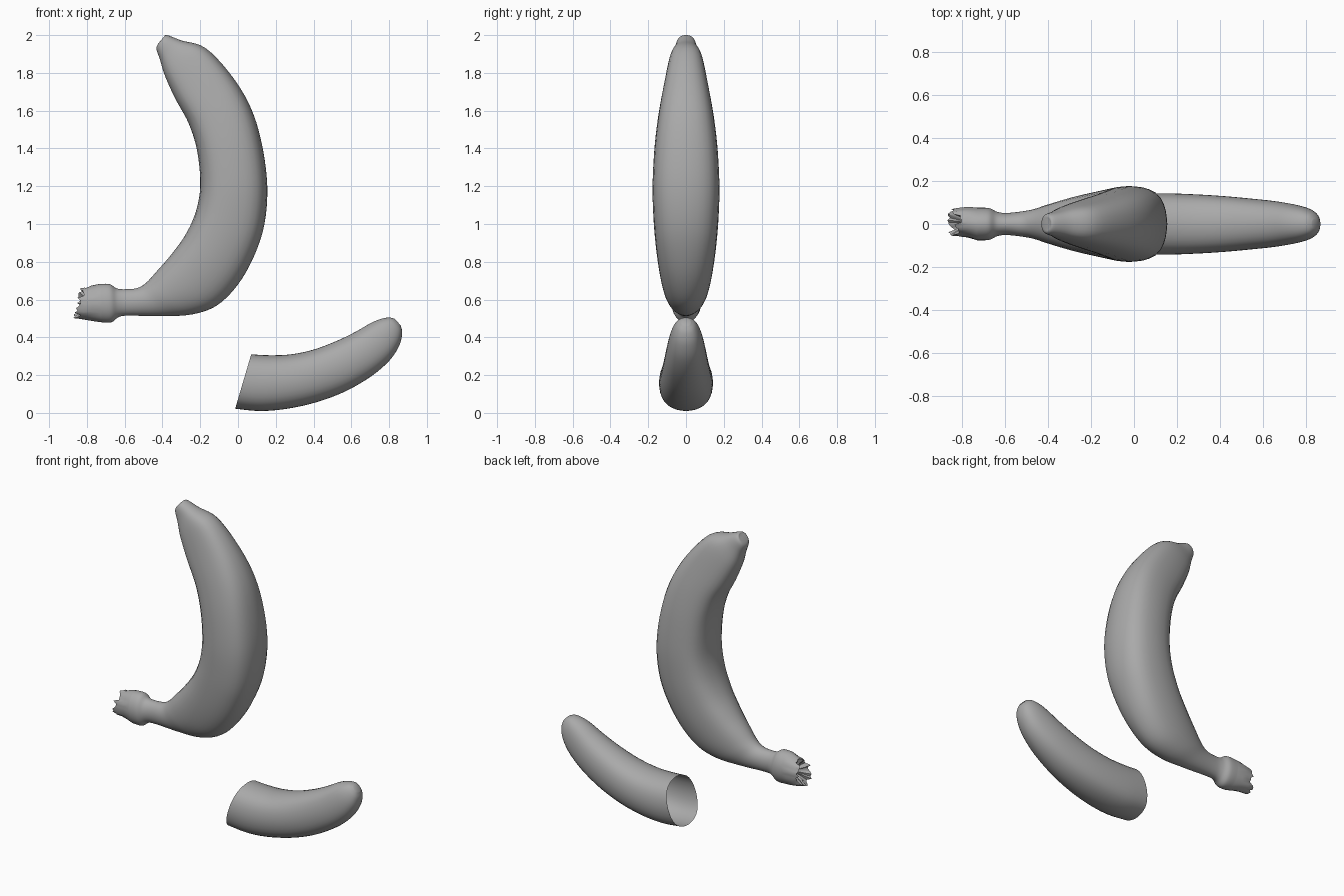
import bpy, bmesh, math, random
from mathutils import Vector

if "Cube" in bpy.data.objects:
    bpy.data.objects.remove(bpy.data.objects["Cube"])

random.seed(4)
grey = bpy.data.materials.new("grey peel")
grey.diffuse_color = (0.4, 0.4, 0.4, 1)
grey.use_nodes = True
grey.node_tree.nodes["Principled BSDF"].inputs["Base Color"].default_value = grey.diffuse_color
N = 36  # points round each ring


def smooth_path(rows, steps):
    """Catmull-Rom interpolation through cross-section rows."""
    out = []
    for i in range(len(rows) - 1):
        p = [rows[min(max(i + k, 0), len(rows) - 1)] for k in (-1, 0, 1, 2)]
        for s in range(steps):
            t = s / steps
            out.append([0.5 * (2 * b + (c - a) * t + (2 * a - 5 * b + 4 * c - d) * t * t
                               + (3 * b - a - 3 * c + d) * t ** 3) for a, b, c, d in zip(*p)])
    return out + [list(rows[-1])]


def ring(row, ridge):
    """Section spanning inner point to outer point; ridge adds four peel edges."""
    xi, zi, xo, zo, w = row
    inner, outer = Vector((xi, 0, zi)), Vector((xo, 0, zo))
    mid, half = (inner + outer) / 2, (outer - inner) / 2
    pts = []
    corner = math.radians(46)
    for k in range(N):
        a = 2 * math.pi * k / N
        u, v = math.cos(a), math.sin(a)
        near = max(0, 1 - abs(math.atan2(abs(v), abs(u)) - corner) / 0.6)
        f = 1 + ridge * near
        pts.append(mid + half * u * f + Vector((0, w * v * f, 0)))
    return pts


def loft(name, rings, cap_start, cap_end):
    bm = bmesh.new()
    vs = [[bm.verts.new(p) for p in r] for r in rings]
    for a, b in zip(vs, vs[1:]):
        for k in range(N):
            j = (k + 1) % N
            bm.faces.new((a[k], a[j], b[j], b[k]))
    for use, r in ((cap_start, vs[0]), (cap_end, vs[-1])):
        if use:
            c = bm.verts.new(sum((v.co for v in r), Vector()) / N)
            for k in range(N):
                bm.faces.new((r[k], r[(k + 1) % N], c))
    bmesh.ops.recalc_face_normals(bm, faces=bm.faces)
    me = bpy.data.meshes.new(name)
    bm.to_mesh(me)
    bm.free()
    ob = bpy.data.objects.new(name, me)
    me.materials.append(grey)
    bpy.context.collection.objects.link(ob)
    bpy.ops.object.select_all(action='DESELECT')
    ob.select_set(True)
    bpy.context.view_layer.objects.active = ob
    bpy.ops.object.shade_smooth_by_angle(angle=math.radians(35))
    return ob


# Whole fruit: inner x, z, outer x, z, half depth
fruit = [(-.415, 1.965, -.39, 1.992, .022), (-.432, 1.93, -.375, 2.0, .045),
         (-.413, 1.87, -.30, 1.972, .062), (-.385, 1.78, -.17, 1.93, .09),
         (-.33, 1.66, -.03, 1.78, .12), (-.26, 1.53, .07, 1.61, .147),
         (-.215, 1.38, .127, 1.42, .167), (-.20, 1.2, .155, 1.2, .177),
         (-.225, 1.06, .14, 1.0, .172), (-.28, .94, .085, .83, .16),
         (-.36, .83, 0, .68, .142), (-.43, .75, -.11, .57, .12),
         (-.485, .69, -.24, .522, .095), (-.53, .662, -.40, .512, .068),
         (-.585, .655, -.575, .515, .052), (-.64, .658, -.63, .508, .056),
         (-.68, .682, -.67, .48, .074), (-.735, .682, -.725, .48, .076)]
rows = smooth_path(fruit, 5)
rings = []
for i, r in enumerate(rows):
    t = i / (len(rows) - 1)
    rings.append(ring(r, 0.09 * max(0, min(1, t * 6, (0.75 - t) * 4))))

# Torn stem end: ragged lip folding into a shallow hollow
jag = [random.uniform(-.022, .018) for _ in range(N)]


def torn(row, wobble, tear):
    pts = ring(row, 0)
    mid = sum(pts, Vector()) / N
    return [mid + (p - mid) * (1 + random.uniform(-wobble, wobble)) + Vector((j * tear, .008, 0))
            for p, j in zip(pts, jag)]


rings += [torn((-.775, .672, -.765, .488, .072), .03, .2),
          torn((-.81, .66, -.815, .494, .066), .05, .6),
          torn((-.822, .66, -.853, .502, .062), .06, 1),
          torn((-.80, .63, -.825, .525, .042), .08, .8),
          torn((-.785, .60, -.79, .55, .02), .1, .3)]
loft("whole_fruit", rings, True, True)

# Cut half: hollow skin, open at the left, rounded tip at the right
half = [(.07, .31, -.015, .022, .142), (.17, .305, .12, .01, .143),
        (.28, .31, .26, .022, .139), (.40, .335, .41, .055, .131),
        (.52, .38, .56, .11, .119), (.62, .428, .70, .19, .106),
        (.70, .474, .80, .275, .09), (.755, .497, .853, .355, .073),
        (.80, .505, .869, .42, .05), (.83, .498, .862, .462, .024)]
loft("cut_half", [ring(r, .05) for r in smooth_path(half, 5)], False, True)
